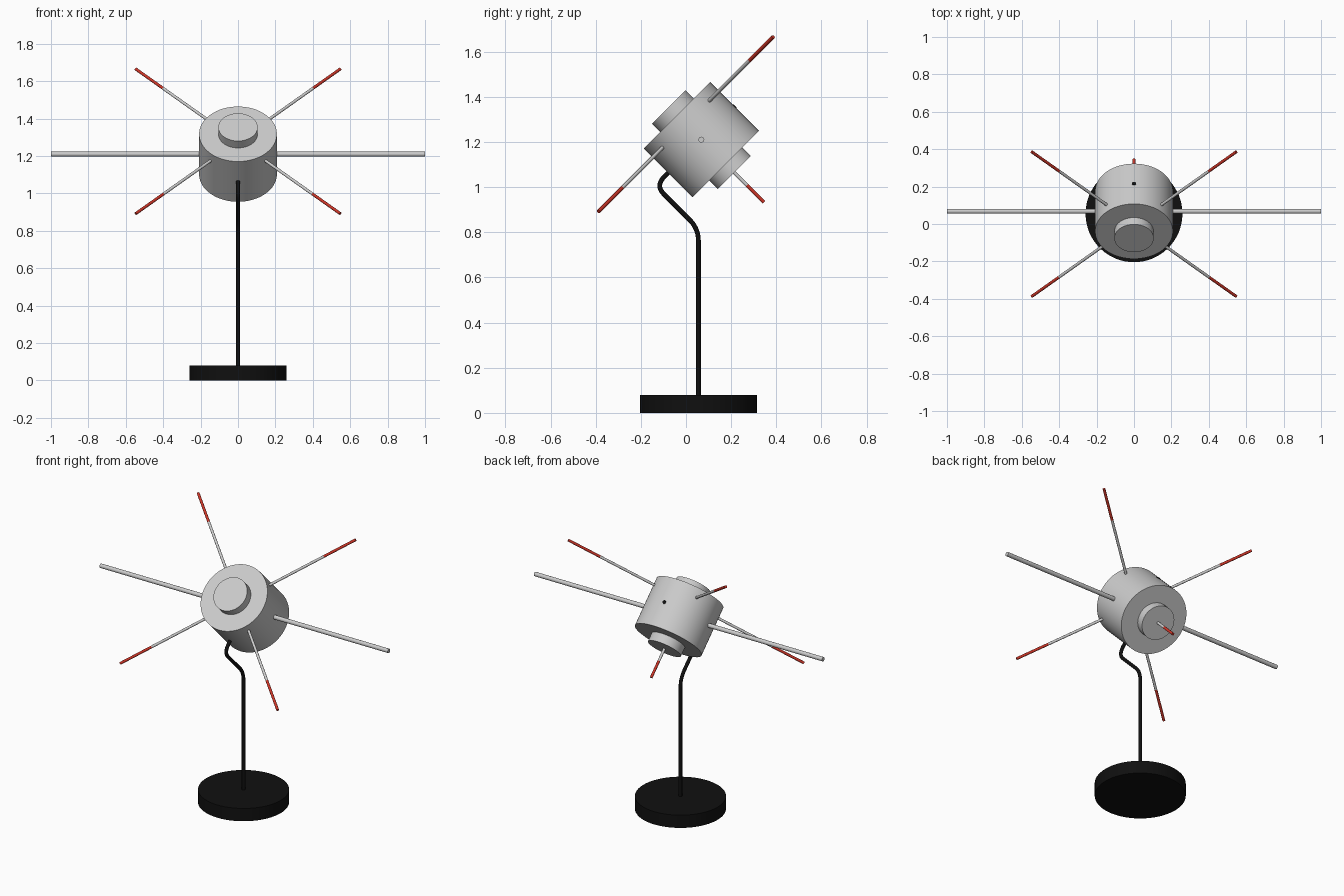
import bpy
import math
from mathutils import Vector

old = bpy.data.objects.get("Cube")
if old:
    bpy.data.objects.remove(old, do_unlink=True)


def material(name, rgb, roughness=0.6):
    mat = bpy.data.materials.new(name)
    mat.use_nodes = True
    mat.diffuse_color = (*rgb, 1)
    shader = mat.node_tree.nodes["Principled BSDF"]
    shader.inputs["Base Color"].default_value = (*rgb, 1)
    shader.inputs["Roughness"].default_value = roughness
    return mat


GREY = material("light grey", (0.6, 0.6, 0.6))
RED = material("red", (0.6, 0.035, 0.02))
BLACK = material("black", (0.005, 0.005, 0.005))

# Tilted frame of the body: axis points forward and up, up lies across it
CENTRE = Vector((0, 0.068, 1.21))
SIDE = Vector((1, 0, 0))
AXIS = Vector((0, -1, 1)).normalized()
UP = Vector((0, 1, 1)).normalized()


def spot(side, up, axis):
    return CENTRE + SIDE * side + UP * up + AXIS * axis


def cylinder(name, start, end, radius, mat, sides=20):
    """Smooth capped cylinder between two points."""
    span = end - start
    bpy.ops.mesh.primitive_cylinder_add(
        vertices=sides, radius=radius, depth=span.length,
        location=(start + end) / 2,
        rotation=span.to_track_quat("Z", "Y").to_euler())
    obj = bpy.context.object
    obj.name = name
    obj.data.materials.append(mat)
    bpy.ops.object.shade_smooth_by_angle(angle=math.radians(40))
    return obj


def rounded_path(points, tangent, steps=10):
    """Polyline with its inner corners rounded."""
    path = [points[0]]
    for before, corner, after in zip(points, points[1:], points[2:]):
        a = corner + (before - corner).normalized() * tangent
        b = corner + (after - corner).normalized() * tangent
        for i in range(steps + 1):
            t = i / steps
            path.append(a * (1 - t) ** 2 + corner * 2 * t * (1 - t) + b * t * t)
    path.append(points[-1])
    return path


# Body drum with a round cap at each end
cylinder("body", spot(0, 0, -0.152), spot(0, 0, 0.152), 0.208, GREY, 64)
cylinder("front_cap", spot(0, 0, 0.14), spot(0, 0, 0.204), 0.105, GREY, 48)
cylinder("back_cap", spot(0, 0, -0.14), spot(0, 0, -0.206), 0.103, GREY, 48)

# Thick side booms
for label, sign in (("left", 1), ("right", -1)):
    cylinder(label + "_boom", spot(sign * 0.19, 0, 0), spot(sign, 0, 0), 0.013, GREY)

# Four diagonal antennas with red tips
for side_name, sx in (("left", 1), ("right", -1)):
    for height_name, su in (("upper", 1), ("lower", -1)):
        name = f"{height_name}_{side_name}_antenna"
        base, joint, tip = (spot(sx * d, su * d, 0.097) for d in (0.13, 0.4, 0.547))
        cylinder(name, base, joint, 0.008, GREY)
        cylinder(name + "_tip", joint, tip, 0.008, RED)

# Rear antenna along the body axis
cylinder("rear_antenna", spot(0, 0, -0.2), spot(0, 0, -0.285), 0.008, GREY)
cylinder("rear_antenna_tip", spot(0, 0, -0.285), spot(0, 0, -0.392), 0.008, RED)

# Round stand base
FOOT = Vector((0, 0.055, 0))
cylinder("stand_base", FOOT, FOOT + Vector((0, 0, 0.08)), 0.259, BLACK, 64)

# Bent stand rod, passing through the body and out of its top
corners = [FOOT + Vector((0, 0, 0.05)), FOOT + Vector((0, 0, 0.816)),
           spot(0, -0.288, 0), spot(0, 0.212, 0)]
path = rounded_path(corners, 0.055)
curve = bpy.data.curves.new("stand_rod", "CURVE")
curve.dimensions = "3D"
curve.bevel_depth = 0.0105
curve.bevel_resolution = 4
curve.use_fill_caps = True
spline = curve.splines.new("POLY")
spline.points.add(len(path) - 1)
for point, co in zip(spline.points, path):
    point.co = (*co, 1)
curve.materials.append(BLACK)
rod = bpy.data.objects.new("stand_rod", curve)
bpy.context.collection.objects.link(rod)
